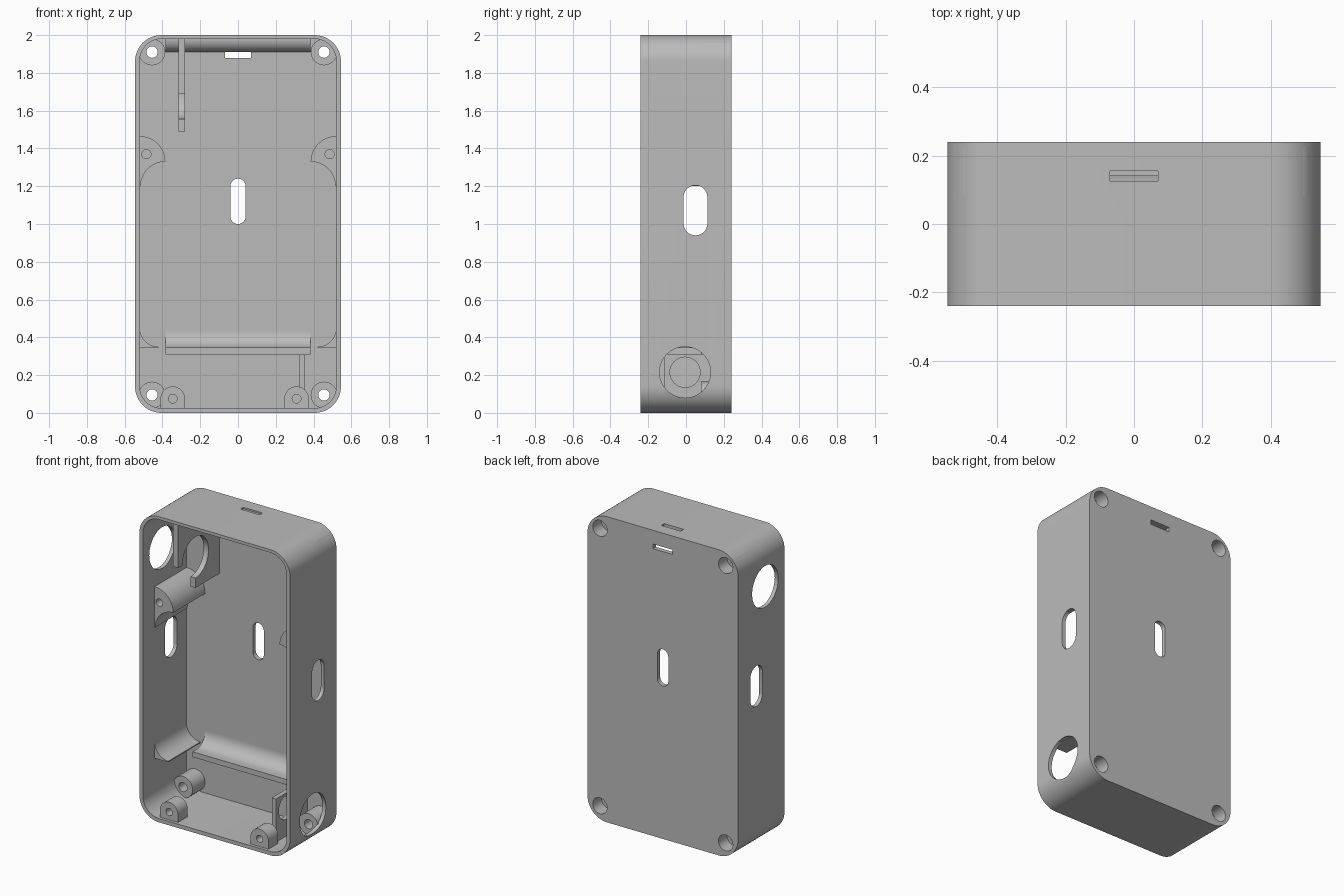
import bpy
import bmesh
from math import cos, sin, radians

if "Cube" in bpy.data.objects:
    bpy.data.objects.remove(bpy.data.objects["Cube"])

grey = bpy.data.materials.new("plain grey")
grey.use_nodes = True
grey.diffuse_color = (0.5, 0.5, 0.5, 1)
grey.node_tree.nodes["Principled BSDF"].inputs["Base Color"].default_value = (0.5, 0.5, 0.5, 1)


def arc(a, b, r, start, end, n=16):
    """Points along a circular arc, in degrees."""
    steps = [radians(start + (end - start) * i / n) for i in range(n + 1)]
    return [(a + r * cos(t), b + r * sin(t)) for t in steps]


def circle(a, b, r):
    return arc(a, b, r, 0, 360, 40)[:-1]


def rect(a0, a1, b0, b1):
    return [(a0, b0), (a1, b0), (a1, b1), (a0, b1)]


def slot(a, b0, b1, r):
    """Upright slot with round ends."""
    return arc(a, b1 - r, r, 0, 180) + arc(a, b0 + r, r, 180, 360)


def rounded(w, b0, b1, r):
    return (arc(w - r, b1 - r, r, 0, 90) + arc(r - w, b1 - r, r, 90, 180)
            + arc(r - w, b0 + r, r, 180, 270) + arc(w - r, b0 + r, r, 270, 360))


def prism(name, pts, axis, lo, hi):
    """Extrude a 2D profile along one axis: x uses (y, z), y uses (x, z), z uses (x, y)."""
    place = {"x": lambda a, b, h: (h, a, b),
             "y": lambda a, b, h: (a, h, b),
             "z": lambda a, b, h: (a, b, h)}[axis]
    bm = bmesh.new()
    ends = [[bm.verts.new(place(a, b, h)) for a, b in pts] for h in (lo, hi)]
    for ring in ends:
        bm.faces.new(ring)
    for i in range(len(pts)):
        j = (i + 1) % len(pts)
        bm.faces.new((ends[0][i], ends[0][j], ends[1][j], ends[1][i]))
    bmesh.ops.recalc_face_normals(bm, faces=bm.faces)
    mesh = bpy.data.meshes.new(name)
    bm.to_mesh(mesh)
    bm.free()
    mesh.materials.append(grey)
    ob = bpy.data.objects.new(name, mesh)
    bpy.context.collection.objects.link(ob)
    return ob


def cut(ob, *cutters):
    """Subtract the cutters, then discard them."""
    for c in cutters:
        c.hide_render = True
        mod = ob.modifiers.new("cut", "BOOLEAN")
        mod.operation = "DIFFERENCE"
        mod.solver = "EXACT"
        mod.object = c
    deps = bpy.context.evaluated_depsgraph_get()
    mesh = bpy.data.meshes.new_from_object(ob.evaluated_get(deps))
    ob.modifiers.clear()
    ob.data = mesh
    for c in cutters:
        bpy.data.objects.remove(c)
    return ob


BACK = 0.225    # parts are embedded in the middle of the back panel
WALL = 0.535    # and in the middle of the side walls
corners = [(x, z, n) for x, n in ((-0.455, "right"), (0.455, "left")) for z in (0.095, 1.91)]
parts = []

# Open-fronted case with its openings
case = prism("case", rounded(0.545, 0, 2, 0.14), "y", -0.24, 0.24)
cutters = [
    prism("cavity", rounded(0.52, 0.025, 1.98, 0.115), "y", -0.3, 0.21),
    prism("back_slot", slot(0, 1.0, 1.24, 0.04), "y", 0.15, 0.3),
    prism("strap_slot_back", rect(-0.07, 0.07, 1.88, 1.91), "y", 0.15, 0.3),
    prism("strap_slot_top", rect(-0.07, 0.07, 0.125, 0.155), "z", 1.95, 2.1),
    prism("side_slots", slot(0.05, 0.94, 1.205, 0.063), "x", -0.7, 0.7),
    prism("lower_port", circle(-0.005, 0.215, 0.135), "x", 0.44, 0.7),
    prism("upper_port", circle(-0.04, 1.69, 0.135), "x", -0.7, -0.44),
]
for x, z, n in corners:
    cutters.append(prism("screw_recess", circle(x, z, 0.052), "y", 0.15, 0.3))
parts.append(cut(case, *cutters))

# Corner screw posts, recessed from the back
for x, z, n in corners:
    post = prism(("lower_" if z < 1 else "upper_") + n + "_screw_post",
                 circle(x, z, 0.07), "y", 0.08, BACK)
    parts.append(cut(post,
                     prism("hole", circle(x, z, 0.03), "y", 0, 0.3),
                     prism("recess", circle(x, z, 0.052), "y", 0.15, 0.3)))

# Mirrored side brackets
for s, n in ((-1, "right"), (1, "left")):
    def side(pts):
        return [(s * x, z) for x, z in pts]

    profile = ([(WALL, 1.465)] + arc(0.52, 1.33, 0.135, 90, 178)
               + arc(0.385, 1.2, 0.13, 90, 0) + [(WALL, 1.2)])
    bracket = prism(n + "_screw_bracket", side(profile), "y", -0.12, BACK)
    parts.append(cut(bracket, prism("hole", circle(s * 0.485, 1.37, 0.024), "y", -0.2, 0.05)))

    profile = arc(0.42, 0.45, 0.1, 0, -90) + [(0.42, 0.343), (WALL, 0.343), (WALL, 0.45)]
    parts.append(prism(n + "_lower_rest", side(profile), "y", -0.12, BACK))

# Lid screw bosses on the floor
for x, n in ((-0.345, "right"), (0.31, "left")):
    boss = prism(n + "_lid_boss", arc(x, 0.075, 0.065, 0, 180)
                 + [(x - 0.065, 0.012), (x + 0.065, 0.012)], "y", -0.22, -0.12)
    parts.append(cut(boss, prism("hole", circle(x, 0.075, 0.023), "y", -0.3, -0.14)))

# Cross ledge with a hollow fillet up the back panel
ledge = ([(BACK, 0.31), (0.08, 0.31), (0.08, 0.345)]
         + arc(0.12, 0.435, 0.09, -90, 0) + [(BACK, 0.435)])
parts.append(prism("cross_ledge", ledge, "x", -0.385, 0.385))

# Rounded strap bar under the top wall
bar = arc(0.21, 1.98, 0.07, 180, 270) + [(BACK, 1.91), (BACK, 1.99), (0.14, 1.99)]
parts.append(prism("strap_bar", bar, "x", -0.385, 0.385))

# Inner plate of the upper port, open at its lower front quarter
plate = ([(-0.22, 1.99), (-0.22, 1.69)] + arc(-0.04, 1.69, 0.135, 180, -90, 40)
         + [(-0.04, 1.49), (BACK, 1.49), (BACK, 1.99)])
parts.append(prism("upper_port_plate", plate, "x", -0.315, -0.28))

# Inner plate of the lower port
plate = prism("lower_port_plate", rect(-0.115, BACK, 0.012, 0.308), "x", 0.325, 0.355)
parts.append(cut(plate, prism("hole", circle(-0.005, 0.215, 0.08), "x", 0.2, 0.45)))

# Smooth the curves and keep the edges sharp
bpy.ops.object.select_all(action="DESELECT")
for ob in parts:
    ob.select_set(True)
bpy.context.view_layer.objects.active = case
bpy.ops.object.shade_smooth_by_angle(angle=radians(30))
